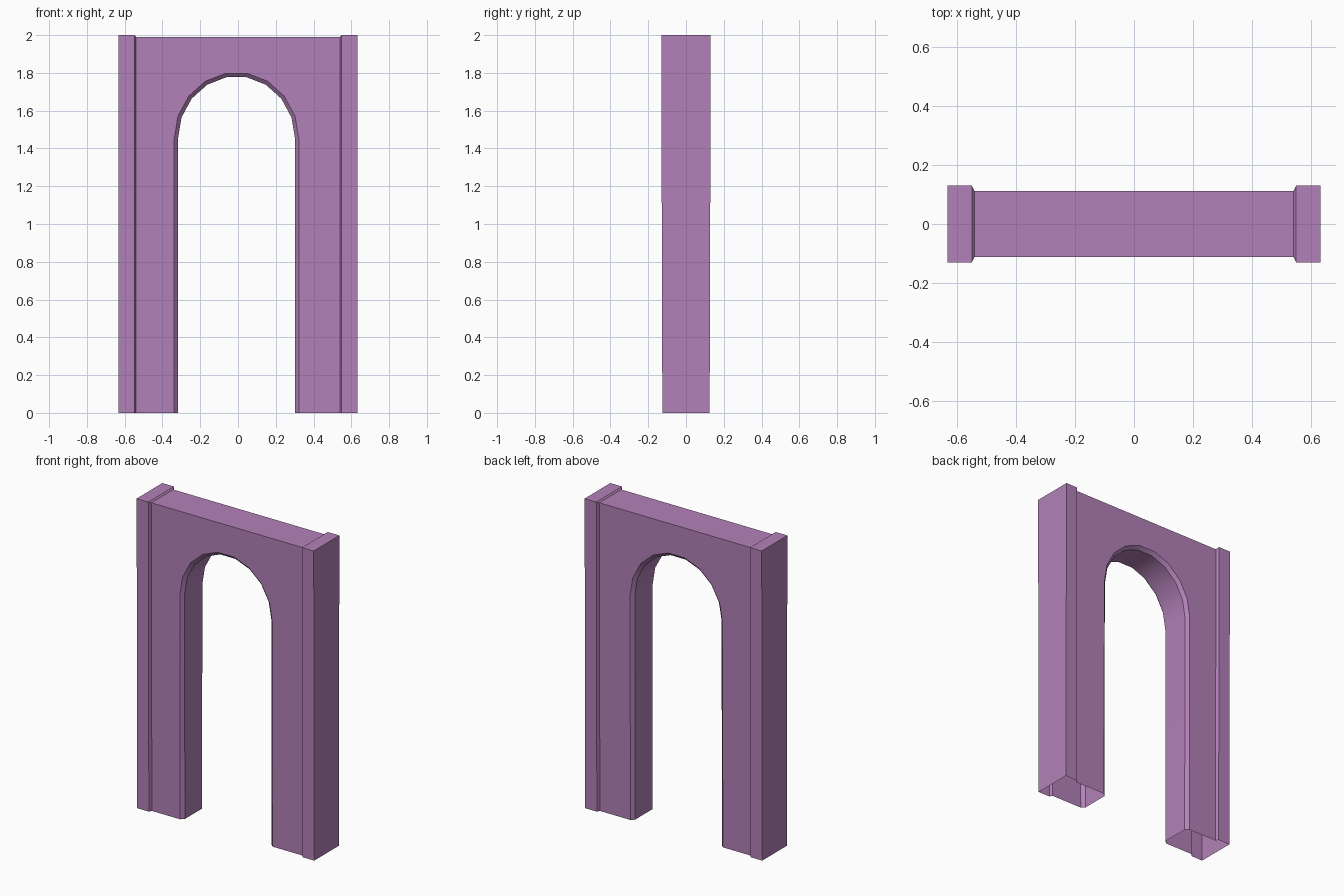
import bpy, bmesh, math

if "Cube" in bpy.data.objects:
    bpy.data.objects.remove(bpy.data.objects["Cube"])

H = 2.0
mat = bpy.data.materials.new("purple_stone")
mat.diffuse_color = (0.45, 0.22, 0.48, 1)
mat.use_nodes = True
mat.node_tree.nodes["Principled BSDF"].inputs["Base Color"].default_value = mat.diffuse_color


def finish(bm, name):
    # slight thinning of the depth towards the ground
    for v in bm.verts:
        v.co.y *= 0.955 + 0.045 * v.co.z / H
    bmesh.ops.recalc_face_normals(bm, faces=bm.faces)
    me = bpy.data.meshes.new(name)
    bm.to_mesh(me)
    bm.free()
    me.materials.append(mat)
    ob = bpy.data.objects.new(name, me)
    bpy.context.collection.objects.link(ob)
    bpy.ops.object.select_all(action='DESELECT')
    ob.select_set(True)
    bpy.context.view_layer.objects.active = ob
    bpy.ops.object.shade_smooth_by_angle(angle=math.radians(30))


def bridge(bm, a, b):
    for i in range(len(a) - 1):
        bm.faces.new((a[i], a[i + 1], b[i + 1], b[i]))


def arch_line(bm, rx, rz, y):
    # jamb, nine-sided half round, jamb (right to left)
    cx, cz = -0.008, 1.45
    pts = [(cx + rx, 0)]
    for i in range(10):
        a = math.pi * i / 9
        pts.append((cx + rx * math.cos(a), cz + rz * math.sin(a)))
    pts.append((cx - rx, 0))
    return [bm.verts.new((x, y, z)) for x, z in pts]


# wall with arched opening, chamfered on both faces, open underneath
XW, YW, ZW = 0.54, 0.112, 1.99
bm = bmesh.new()
rings = [arch_line(bm, 0.33, 0.353, -YW), arch_line(bm, 0.31, 0.332, -YW + 0.02),
         arch_line(bm, 0.31, 0.332, YW - 0.02), arch_line(bm, 0.33, 0.353, YW)]
for a, b in zip(rings, rings[1:]):
    bridge(bm, a, b)
tops = []
for ring, y in ((rings[0], -YW), (rings[3], YW)):
    c = [bm.verts.new((x, y, z)) for x, z in ((-XW, 0), (-XW, ZW), (XW, ZW), (XW, 0))]
    bm.faces.new(c + ring)
    tops.append(c[1:3])
bridge(bm, tops[0], tops[1])
finish(bm, "arch_wall")


# end pilasters: U-shaped sections stepping out from the wall, open underneath
def pilaster(side, name):
    bm = bmesh.new()
    secs = []
    for x, y, z in ((XW, YW, ZW), (0.549, 0.131, H), (0.632, 0.131, H)):
        secs.append([bm.verts.new((side * x, py, pz))
                     for py, pz in ((-y, 0), (-y, z), (y, z), (y, 0))])
    for a, b in zip(secs, secs[1:]):
        bridge(bm, a, b)
    bm.faces.new(secs[-1])
    finish(bm, name)


pilaster(-1, "left_pilaster")
pilaster(1, "right_pilaster")
